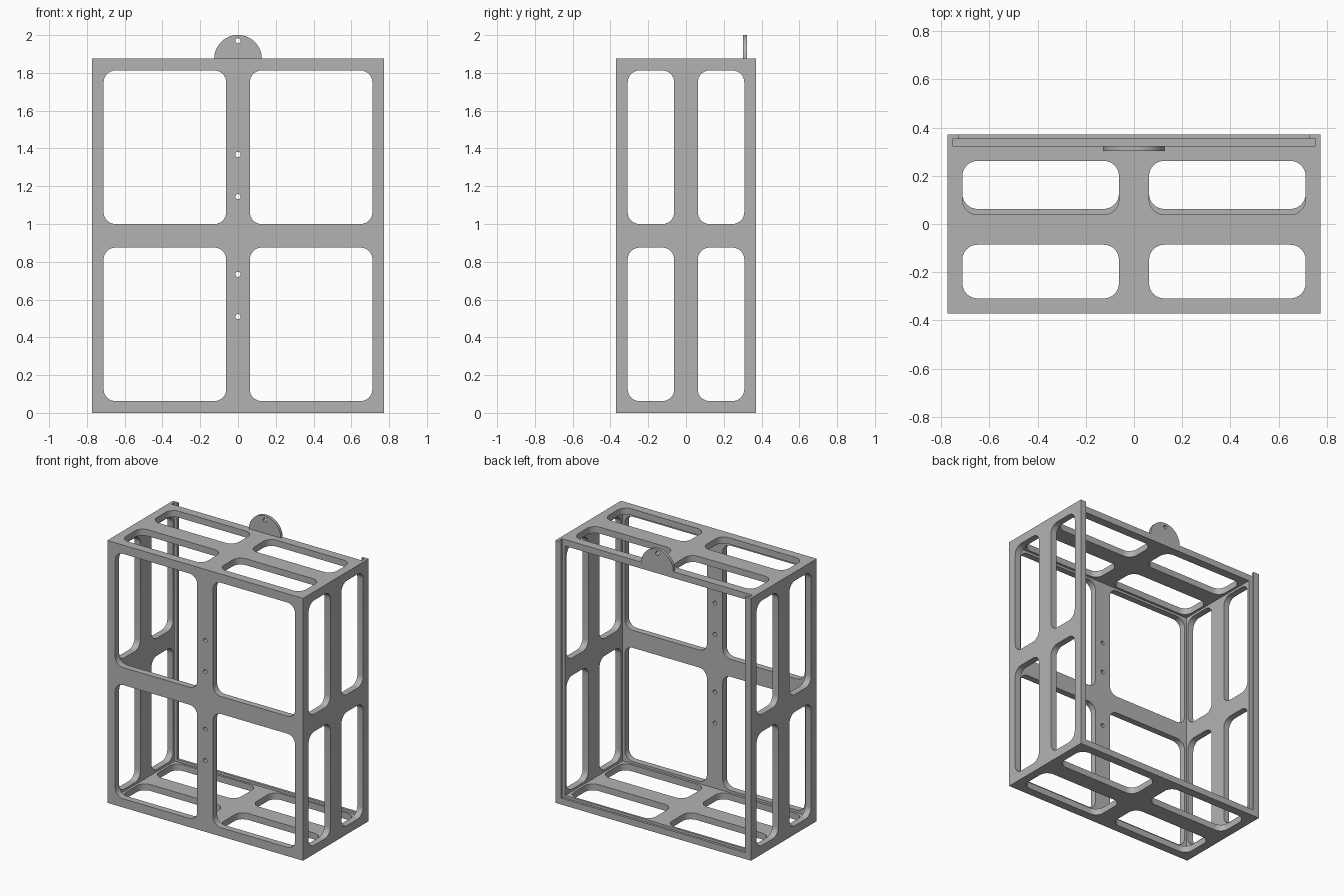
import bpy, bmesh, math
from mathutils import Matrix, Vector

if "Cube" in bpy.data.objects:
    bpy.data.objects.remove(bpy.data.objects["Cube"], do_unlink=True)

# Overall dimensions
W, D, H = 0.774, 0.371, 1.875      # half width, half depth, height
T = 0.046                          # wall thickness
RIM, RAD, PIN = 0.0625, 0.0625, 0.014
SLOT_FRONT, SLOT_BACK, SLOT_DEPTH = 0.324, 0.353, 0.025

grey = bpy.data.materials.new("plain grey")
grey.use_nodes = True
grey.diffuse_color = (0.45, 0.45, 0.45, 1)
grey.node_tree.nodes["Principled BSDF"].inputs["Base Color"].default_value = grey.diffuse_color

# Each axis maps a flat outline (u, v) at depth w into space
PLACE = {"x": lambda u, v, w: Vector((w, u, v)),
         "y": lambda u, v, w: Vector((u, w, v)),
         "z": lambda u, v, w: Vector((u, v, w))}


def prism(bm, outline, axis, w0, w1):
    place = PLACE[axis]
    face = bm.faces.new([bm.verts.new(place(u, v, w0)) for u, v in outline])
    side = bmesh.ops.extrude_face_region(bm, geom=[face])["geom"]
    moved = [g for g in side if isinstance(g, bmesh.types.BMVert)]
    bmesh.ops.translate(bm, verts=moved, vec=place(0, 0, w1 - w0))


def rounded(u0, u1, v0, v1, r=RAD, n=8):
    pts = []
    corners = ((u1 - r, v1 - r), (u0 + r, v1 - r), (u0 + r, v0 + r), (u1 - r, v0 + r))
    for k, (cu, cv) in enumerate(corners):
        for i in range(n + 1):
            a = math.pi / 2 * (k + i / n)
            pts.append((cu + r * math.cos(a), cv + r * math.sin(a)))
    return pts


def arc(u, v, r, sweep, n):
    count = n if sweep > 6 else n + 1
    return [(u + r * math.cos(sweep * i / n), v + r * math.sin(sweep * i / n))
            for i in range(count)]


def rect(u0, u1, v0, v1):
    return [(u0, v0), (u1, v0), (u1, v1), (u0, v1)]


def make(name, *prisms):
    bm = bmesh.new()
    for p in prisms:
        prism(bm, *p)
    bmesh.ops.recalc_face_normals(bm, faces=bm.faces)
    mesh = bpy.data.meshes.new(name)
    bm.to_mesh(mesh)
    bm.free()
    mesh.materials.append(grey)
    ob = bpy.data.objects.new(name, mesh)
    bpy.context.collection.objects.link(ob)
    return ob


def select_only(ob):
    bpy.ops.object.select_all(action="DESELECT")
    ob.select_set(True)
    bpy.context.view_layer.objects.active = ob


def cut(ob, *prisms):
    cutter = make("cutter", *prisms)
    cutter.hide_render = True
    mod = ob.modifiers.new("cut", "BOOLEAN")
    mod.operation, mod.solver, mod.object = "DIFFERENCE", "EXACT", cutter
    select_only(ob)
    bpy.ops.object.modifier_apply(modifier=mod.name)
    bpy.data.objects.remove(cutter, do_unlink=True)


def windows(u0, u1, v0, v1, axis, w0, w1):
    # Two by two rounded openings with a cross of bars between them
    def spans(a, b):
        mid = (a + b) / 2
        return (a + RIM, mid - RIM), (mid + RIM, b - RIM)
    return [(rounded(*us, *vs), axis, w0, w1)
            for us in spans(u0, u1) for vs in spans(v0, v1)]


# Case: hollow box, open at the back
case = make("case_frame", (rect(-W, W, -D, D), "z", 0, H))
inner = W - T
cut(case, (rect(-inner, inner, T, H - T), "y", T - D, D + T))

# Top panel stops short so a lid can slide in from above
cut(case, (rect(-inner, inner, H / 2, H + T), "y", SLOT_FRONT, D + T))

# Lid slot in both side walls and the floor
slot = W - 0.021
cut(case, (rect(-slot, slot, SLOT_DEPTH, H + T), "y", SLOT_FRONT, SLOT_BACK))

# Openings in front, sides, floor and top
cut(case, *windows(-W, W, 0, H, "y", -D - T, T - D + 0.01))
cut(case, *windows(-D, D, 0, H, "x", -W - T, W + T))
cut(case, *windows(-W, W, -D, D, "z", -T, T + 0.01))
cut(case, *windows(-W, W, -D, SLOT_FRONT, "z", H - T - 0.01, H + T))

# Small screw holes down the front centre bar
cut(case, *[(arc(0, z, PIN, math.tau, 16), "y", -D - T, T - D + 0.01)
            for z in (0.51, 0.733, 1.145, 1.368)])

# Half-round hanging tab on the rear edge of the top
tab = make("hanging_tab", (arc(0, H, 0.126, math.pi, 32), "y", 0.303, SLOT_FRONT))
cut(tab, (arc(0, 1.97, PIN, math.tau, 16), "y", 0.25, 0.4))

for ob in (case, tab):
    select_only(ob)
    bpy.ops.object.shade_smooth_by_angle(angle=math.radians(30))
